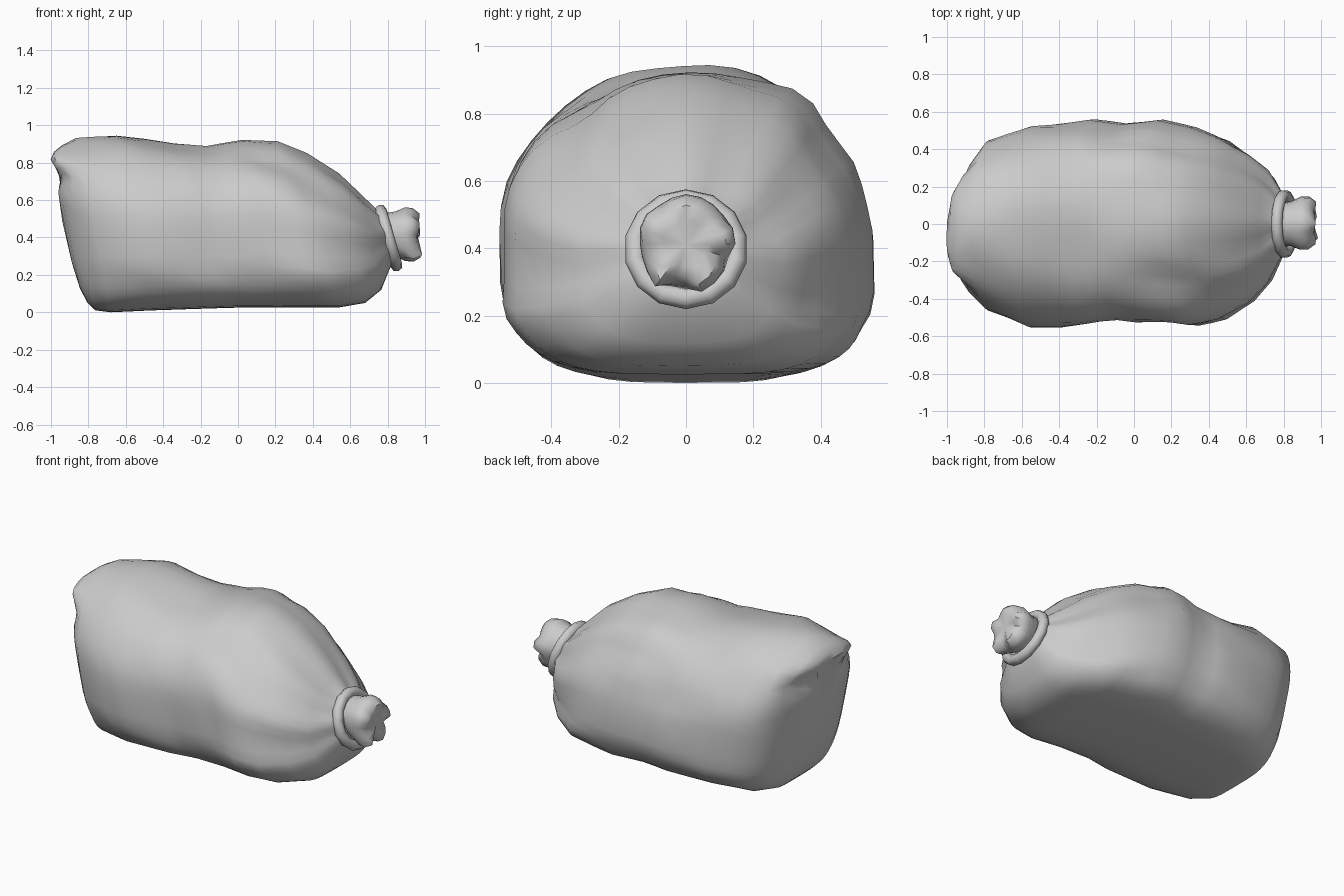
import bpy, bmesh, math
from mathutils import Vector, noise

cube = bpy.data.objects.get("Cube")
if cube:
    bpy.data.objects.remove(cube)

SEGS = 44
LEAN = -0.2          # every cross-section leans back towards its top


def material(name, rgb):
    m = bpy.data.materials.new(name)
    m.use_nodes = True
    m.diffuse_color = (*rgb, 1)
    m.node_tree.nodes["Principled BSDF"].inputs["Base Color"].default_value = (*rgb, 1)
    return m


cloth = material("grey cloth", (0.6, 0.6, 0.6))


def smooth(obj, angle):
    bpy.ops.object.select_all(action="DESELECT")
    obj.select_set(True)
    bpy.context.view_layer.objects.active = obj
    bpy.ops.object.shade_smooth_by_angle(angle=math.radians(angle))


def loft(name, rings, tip_start, tip_end, angle):
    """Skin a list of closed rings and close both ends with fans."""
    bm = bmesh.new()
    loops = [[bm.verts.new(p) for p in ring] for ring in rings]
    n = len(loops[0])
    for a, b in zip(loops, loops[1:]):
        for i in range(n):
            j = (i + 1) % n
            bm.faces.new((a[i], a[j], b[j], b[i]))
    for loop, tip in ((loops[0], tip_start), (loops[-1], tip_end)):
        t = bm.verts.new(tip)
        for i in range(n):
            bm.faces.new((loop[i], loop[(i + 1) % n], t))
    bmesh.ops.recalc_face_normals(bm, faces=bm.faces[:])
    mesh = bpy.data.meshes.new(name)
    bm.to_mesh(mesh)
    bm.free()
    mesh.materials.append(cloth)
    obj = bpy.data.objects.new(name, mesh)
    bpy.context.collection.objects.link(obj)
    smooth(obj, angle)


def bump(v, centre, width):
    return math.exp(-((v - centre) / width) ** 2)


# Sack body: x, front y, back y, bottom z, top z
STATIONS = [
    (-0.925, -0.18, 0.08, 0.26, 0.74),
    (-0.91, -0.26, 0.16, 0.13, 0.82),
    (-0.885, -0.31, 0.23, 0.05, 0.86),
    (-0.85, -0.37, 0.32, 0.01, 0.89),
    (-0.77, -0.46, 0.44, 0.0, 0.925),
    (-0.55, -0.54, 0.52, 0.01, 0.945),
    (-0.25, -0.54, 0.55, 0.02, 0.905),
    (-0.08, -0.515, 0.53, 0.025, 0.885),
    (0.12, -0.53, 0.55, 0.025, 0.935),
    (0.30, -0.55, 0.51, 0.025, 0.915),
    (0.45, -0.51, 0.46, 0.025, 0.845),
    (0.60, -0.42, 0.36, 0.05, 0.73),
    (0.70, -0.31, 0.27, 0.12, 0.61),
    (0.76, -0.20, 0.18, 0.22, 0.54),
    (0.81, -0.12, 0.12, 0.29, 0.51),
]


def body_ring(x, front, back, low, high):
    neck = max(0.0, (x - 0.1) / 0.7)
    mid = low + (high - low) * 0.47
    cy, half = (front + back) / 2, (back - front) / 2
    end = max(0.0, min(1.0, (-0.80 - x) / 0.08))
    pts = []
    for i in range(SEGS):
        a = math.tau * i / SEGS
        c, s = math.cos(a), math.sin(a)
        if s > 0:
            power = 0.98 - 0.4 * end       # boxier at the closed end
        else:
            power = (0.57 if c < 0 else 0.47) + 0.4 * max(0.0, neck - 0.5)
        # gathered pleats, folds beside the top hump, ridge behind the hump
        pleat = 0.06 * neck * math.sin(9 * a + 0.8) * (1.0 if s > -0.4 else 0.3)
        fold = bump(x, 0.32, 0.25) * (0.12 * bump(a, 2.2, 0.24) + 0.08 * bump(a, 0.65, 0.18))
        ridge = 0.08 * bump(x, 0.0, 0.2) * bump(a, 0.95, 0.2)
        crumple = 0.06 * noise.noise(Vector((x * 3.2, c * 1.9, s * 1.9 + 5)))
        k = 1 + (pleat - fold + ridge + crumple) * (1.0 if s > -0.5 else 0.4)
        y = cy + half * k * math.copysign(abs(c) ** power, c)
        lift = k if s > -0.3 else 1
        z = mid + ((high - mid) if s > 0 else (mid - low)) * math.copysign(abs(s) ** power, s) * lift
        px = x + LEAN * (z - 0.45)
        # pinched upper corner of the closed end with a notch below it
        px += end * (0.035 * bump(z, 0.72, 0.05) - 0.02 * bump(z, 0.83, 0.06))
        pts.append((px, y, max(z, 0.0)))
    return pts


stations = []
for a, b in zip(STATIONS, STATIONS[1:]):
    stations.append(a)
    if b[0] - a[0] > 0.14:
        stations.append(tuple((p + q) / 2 for p, q in zip(a, b)))
stations.append(STATIONS[-1])
loft("sack_body", [body_ring(*s) for s in stations],
     (-0.94, -0.04, 0.49), (0.83, 0, 0.40), 50)

# Ragged gathered mouth: bunched cloth, torn more deeply along its lower edge
TUFT = 20
tuft_rings = []
for x, r, rag in ((0.79, 0.11, 0.0), (0.84, 0.12, 0.03), (0.89, 0.142, 0.06),
                  (0.93, 0.138, 0.11), (0.965, 0.11, 0.16), (0.965, 0.07, 0.08)):
    ring = []
    for i in range(TUFT):
        a = math.tau * i / TUFT
        s = math.sin(a)
        wave = (math.sin(5 * a + 0.6) + 0.4 * math.sin(8 * a)) * (1.0 if s < 0.2 else 0.45)
        rr = r * (1 + rag * wave)
        ring.append((x + 0.1 * rag * wave, rr * math.cos(a), 0.42 - 0.05 * (x - 0.8) + rr * s))
    tuft_rings.append(ring)
loft("gathered_mouth", tuft_rings, (0.78, 0, 0.42), (0.96, 0, 0.41), 50)

# Tie around the neck
bpy.ops.mesh.primitive_torus_add(major_segments=14, minor_segments=8,
                                 major_radius=0.153, minor_radius=0.032,
                                 location=(0.805, 0, 0.397),
                                 rotation=(0, math.radians(74), 0))
tie = bpy.context.object
tie.name = "neck_tie"
tie.data.materials.append(cloth)
smooth(tie, 60)
